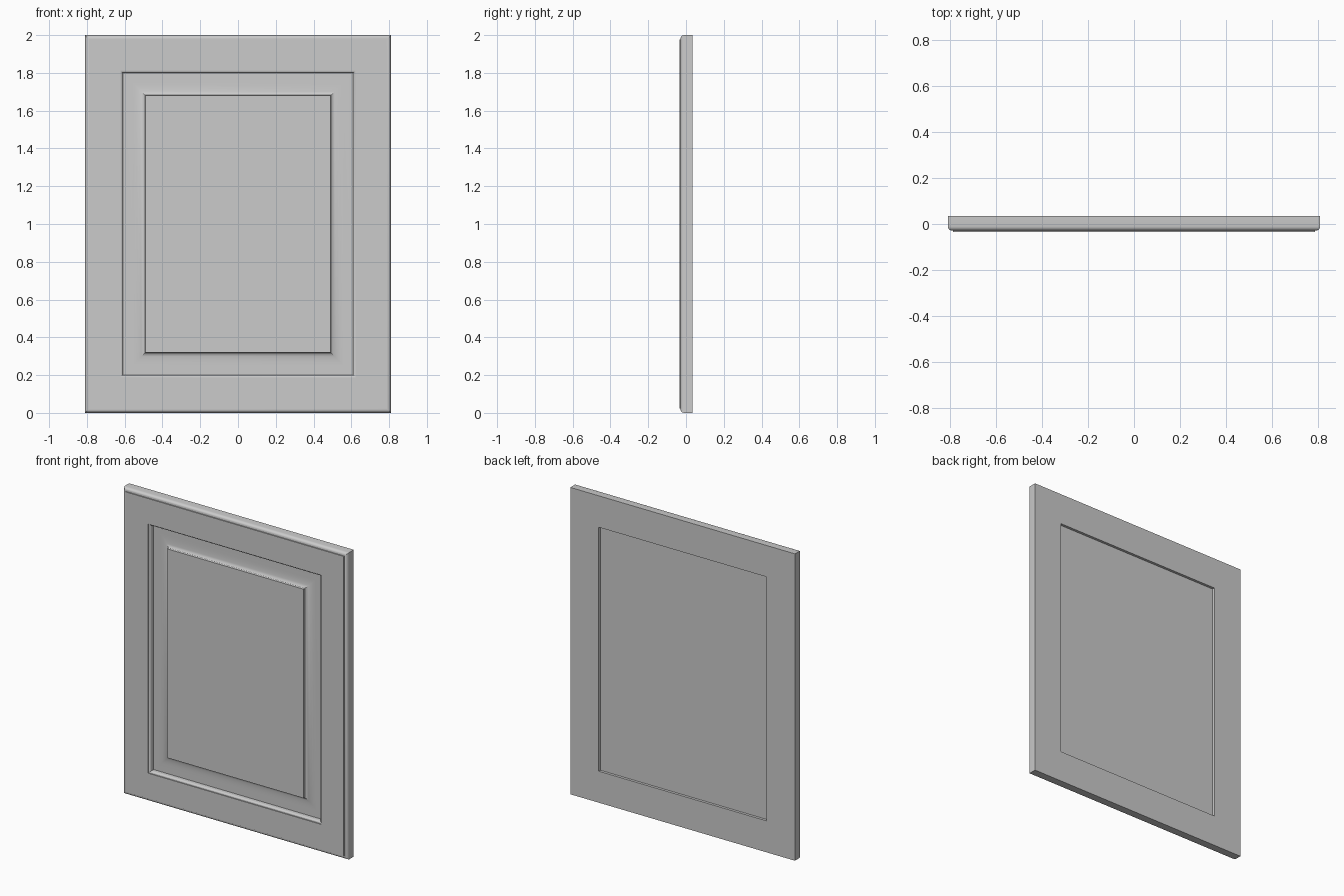
import bpy, bmesh, math

if "Cube" in bpy.data.objects:
    bpy.data.objects.remove(bpy.data.objects["Cube"])

HX, HZ, CZ = 0.81, 1.0, 1.0


def loft(name, profile, closed):
    """Sweep (inset, y) points round the door rectangle with mitred corners."""
    bm = bmesh.new()
    rings = []
    for d, y in profile:
        x, z = HX - d, HZ - d
        rings.append([bm.verts.new((sx * x, y, CZ + sz * z))
                      for sx, sz in ((-1, -1), (1, -1), (1, 1), (-1, 1))])
    pairs = list(zip(rings, rings[1:]))
    if closed:
        pairs.append((rings[-1], rings[0]))
    else:
        bm.faces.new(rings[0])
        bm.faces.new(rings[-1])
    for a, b in pairs:
        for i in range(4):
            j = (i + 1) % 4
            bm.faces.new((a[i], a[j], b[j], b[i]))
    bmesh.ops.recalc_face_normals(bm, faces=bm.faces)
    mesh = bpy.data.meshes.new(name)
    bm.to_mesh(mesh)
    bm.free()
    obj = bpy.data.objects.new(name, mesh)
    bpy.context.collection.objects.link(obj)
    bpy.ops.object.select_all(action='DESELECT')
    obj.select_set(True)
    bpy.context.view_layer.objects.active = obj
    bpy.ops.object.shade_smooth_by_angle(angle=math.radians(25))
    return obj


def arc(cx, cy, rx, ry, a0, a1, n=5):
    pts = []
    for i in range(n + 1):
        a = math.radians(a0 + (a1 - a0) * i / n)
        pts.append((cx + rx * math.cos(a), cy + ry * math.sin(a)))
    return pts


# Frame: rounded, stepped outer edge and a beaded inner edge
frame = [(0.0, 0.035)]
frame += arc(0.020, -0.010, 0.020, 0.019, 180, 270)
frame += [(0.023, -0.029), (0.023, -0.035), (0.187, -0.035), (0.187, -0.030)]
frame += arc(0.187, -0.017, 0.013, 0.013, 270, 360, 4)
frame += [(0.200, 0.004), (0.205, 0.004), (0.205, 0.035)]
loft("door_frame", frame, True)

# Raised panel: flat back, thin tongue, coved bevel and a stepped centre field
panel = [(0.190, 0.018), (0.190, 0.003), (0.250, 0.003)]
panel += arc(0.250, -0.019, 0.069, 0.022, 90, 15, 5)[1:]
panel += [(0.319, -0.019), (0.319, -0.026)]
loft("raised_panel", panel, False)
